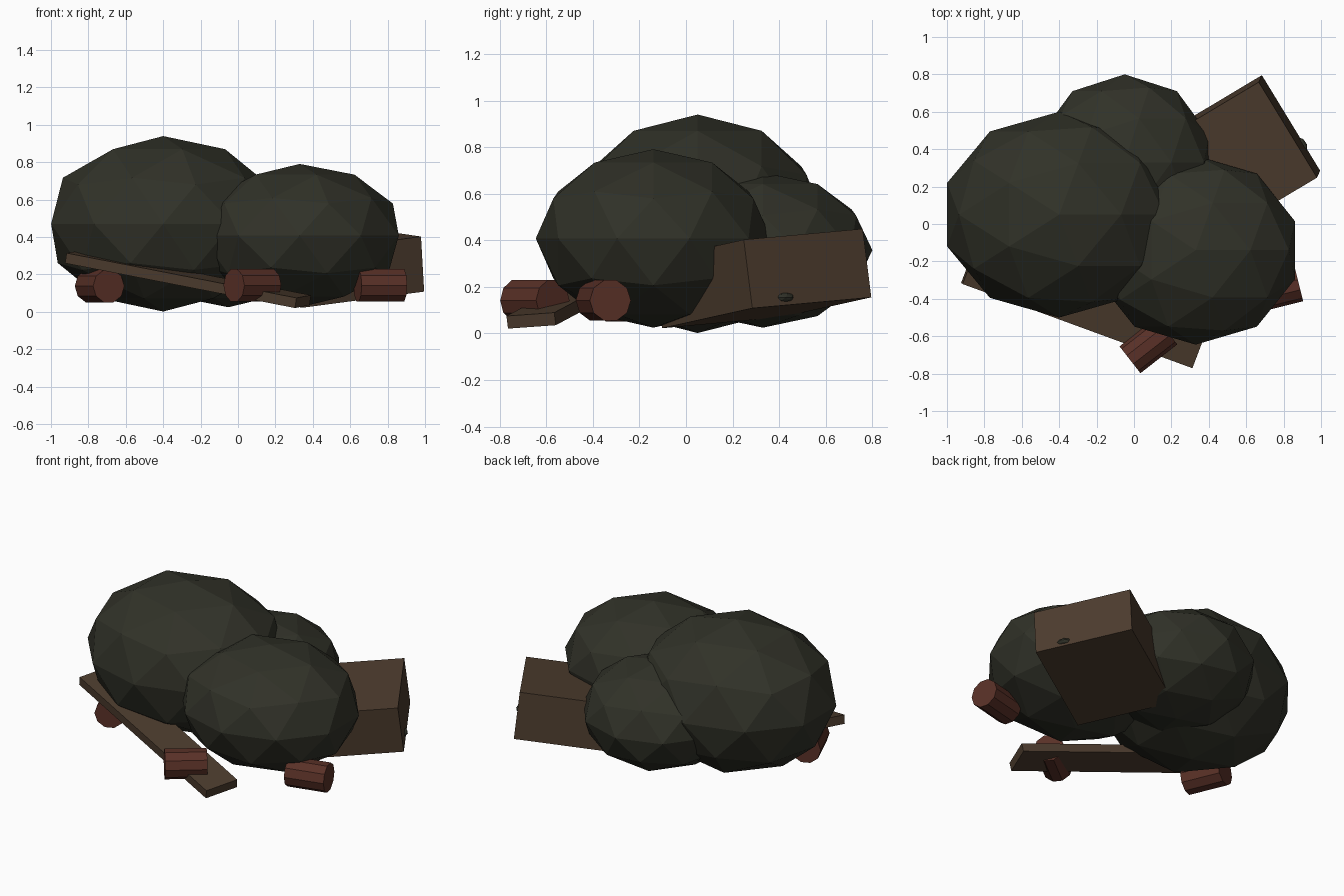
import bpy
from math import cos, sin, radians
from mathutils import Vector, Matrix

if "Cube" in bpy.data.objects:
    bpy.data.objects.remove(bpy.data.objects["Cube"])


def material(name, color):
    m = bpy.data.materials.new(name)
    m.diffuse_color = (*color, 1)
    m.use_nodes = True
    m.node_tree.nodes["Principled BSDF"].inputs["Base Color"].default_value = m.diffuse_color
    return m


BAG = material("dark olive plastic", (0.030, 0.031, 0.021))
WOOD = material("dull brown", (0.073, 0.045, 0.027))
RUST = material("rusty red", (0.100, 0.030, 0.020))


def finish(name, mat):
    o = bpy.context.object
    o.name = name
    o.data.materials.append(mat)
    return o


def bag(name, center, radii):
    bpy.ops.mesh.primitive_ico_sphere_add(subdivisions=2, radius=1, location=center)
    finish(name, BAG).scale = radii


def block(name, center, size, along, across):
    """Box whose length follows 'along' and width follows 'across'."""
    a = Vector(along).normalized()
    b = Vector(across)
    b = (b - a * b.dot(a)).normalized()
    rot = Matrix((a, b, a.cross(b))).transposed().to_4x4()
    bpy.ops.mesh.primitive_cube_add(size=1)
    finish(name, WOOD).matrix_world = (
        Matrix.Translation(center) @ rot @ Matrix.Diagonal((*size, 1)))


def can(name, center, angle):
    """Can lying on its side, axis pointing at 'angle' in plan."""
    bpy.ops.mesh.primitive_cylinder_add(
        vertices=10, radius=0.091, depth=0.25, location=center,
        rotation=(0, radians(90), radians(angle)))
    finish(name, RUST)


# Heaped rubbish bags
bag("large_bag", (-0.40, 0.05, 0.471), (0.63, 0.55, 0.469))
bag("front_bag", (0.33, -0.14, 0.408), (0.557, 0.505, 0.383))
bag("back_bag", (-0.05, 0.33, 0.358), (0.475, 0.47, 0.333))
# Small scrap of plastic poking through the carton side
bag("plastic_scrap", (0.872, 0.41, 0.155), (0.055, 0.055, 0.027))

# Tilted carton and leaning plank
block("carton", (0.507, 0.328, 0.236), (0.76, 0.60, 0.297),
      (0.853, 0.510, 0.113), (-0.54, 0.84, 0.075))
block("plank", (-0.267, -0.44, 0.175), (1.33, 0.22, 0.055),
      (0.923, -0.338, -0.180), (0.342, 0.94, 0.07))

# Discarded cans
can("left_can", (-0.74, -0.22, 0.138), 113)
can("middle_can", (0.077, -0.649, 0.142), 38)
can("right_can", (0.761, -0.355, 0.142), 14)
